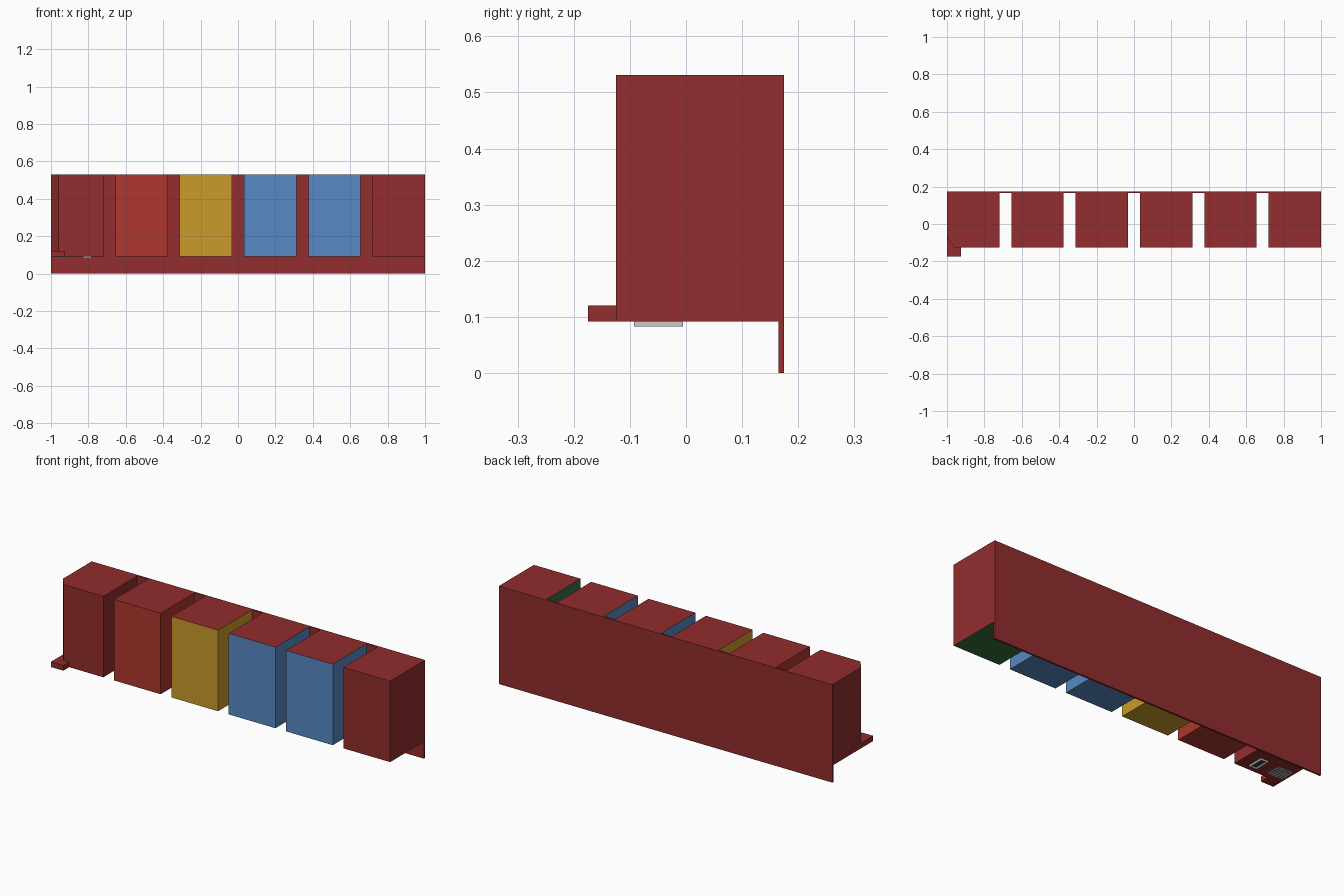
import bpy, bmesh

if "Cube" in bpy.data.objects:
    bpy.data.objects.remove(bpy.data.objects["Cube"])


def material(name, rgb):
    # sRGB 0-255 to linear colour
    m = bpy.data.materials.new(name)
    m.diffuse_color = [((c / 255 + 0.055) / 1.055) ** 2.4 for c in rgb] + [1]
    m.use_nodes = True
    m.node_tree.nodes["Principled BSDF"].inputs["Base Color"].default_value = m.diffuse_color
    return m


maroon = material("maroon", (146, 45, 46))
red = material("red", (174, 55, 45))
yellow = material("yellow", (203, 155, 43))
blue = material("blue", (87, 137, 195))
green = material("green", (55, 110, 62))
dark = material("dark_slot", (60, 62, 62))


def prism(name, outline, z0, z1, mats, pick=None):
    """Extrude an xy outline; pick(normal) chooses the material slot."""
    bm = bmesh.new()
    base = bm.faces.new([bm.verts.new((x, y, z0)) for x, y in outline])
    top = bmesh.ops.extrude_face_region(bm, geom=[base], use_keep_orig=True)["geom"]
    bmesh.ops.translate(bm, vec=(0, 0, z1 - z0),
                        verts=[v for v in top if isinstance(v, bmesh.types.BMVert)])
    bmesh.ops.recalc_face_normals(bm, faces=bm.faces)
    for f in bm.faces:
        f.material_index = pick(f.normal) if pick else 0
    me = bpy.data.meshes.new(name)
    bm.to_mesh(me)
    bm.free()
    for m in mats:
        me.materials.append(m)
    ob = bpy.data.objects.new(name, me)
    bpy.context.collection.objects.link(ob)
    return ob


def box(name, x0, x1, y0, y1, z0, z1, mats=(), pick=None):
    return prism(name, [(x0, y0), (x1, y0), (x1, y1), (x0, y1)], z0, z1, mats, pick)


FRONT, BACK, LOW, TOP, WIDTH = -0.125, 0.165, 0.092, 0.531, 0.28
PITCH = (2 - WIDTH) / 5

# Back board
box("back_board", -1, 1, BACK, 0.175, 0, TOP, [maroon])

# First block with its clipped front corner
prism("clipped_block", [(-0.96, FRONT), (-1 + WIDTH, FRONT), (-1 + WIDTH, BACK),
                        (-1, BACK), (-1, -0.07)], LOW, TOP, [maroon])

# Coloured blocks with maroon tops
for i, col in enumerate((red, yellow, blue, blue), 1):
    x = -1 + i * PITCH
    box(f"coloured_block_{i}", x, x + WIDTH, FRONT, BACK, LOW, TOP,
        [maroon, col], lambda n: 0 if n.z > 0.5 else 1)

# End block: green inner side and underside
box("end_block", 1 - WIDTH, 1, FRONT, BACK, LOW, TOP, [maroon, green],
    lambda n: 1 if n.x < -0.5 or n.z < -0.5 else 0)

# Corner tab at the foot of the clipped corner
prism("corner_tab", [(-1, -0.175), (-0.925, -0.175), (-0.925, FRONT),
                     (-0.96, FRONT), (-1, -0.07)], LOW, 0.12, [maroon])

# Raised frame under the first block
x0, x1, y0, y1, t = -0.828, -0.783, -0.093, -0.005, 0.007
for k, (a, b, c, d) in enumerate([(x0, x0 + t, y0, y1), (x1 - t, x1, y0, y1),
                                  (x0 + t, x1 - t, y0, y0 + t),
                                  (x0 + t, x1 - t, y1 - t, y1)]):
    box(f"frame_bar_{k}", a, b, c, d, 0.083, LOW)
box("frame_recess", x0 + t, x1 - t, y0 + t, y1 - t, LOW - 0.002, LOW, [dark])

# Thin grille under the first block
gx, gy, w, d = -0.983, -0.092, 0.088, 0.082
box("grille_backing", gx, gx + w, gy, gy + d, LOW - 0.001, LOW, [dark])
for k in range(6):
    x = gx + k * (w - 0.006) / 5
    y = gy + k * (d - 0.006) / 5
    box(f"grille_bar_long_{k}", x, x + 0.006, gy, gy + d, LOW - 0.003, LOW - 0.001)
    box(f"grille_bar_cross_{k}", gx, gx + w, y, y + 0.006, LOW - 0.0025, LOW - 0.001)
